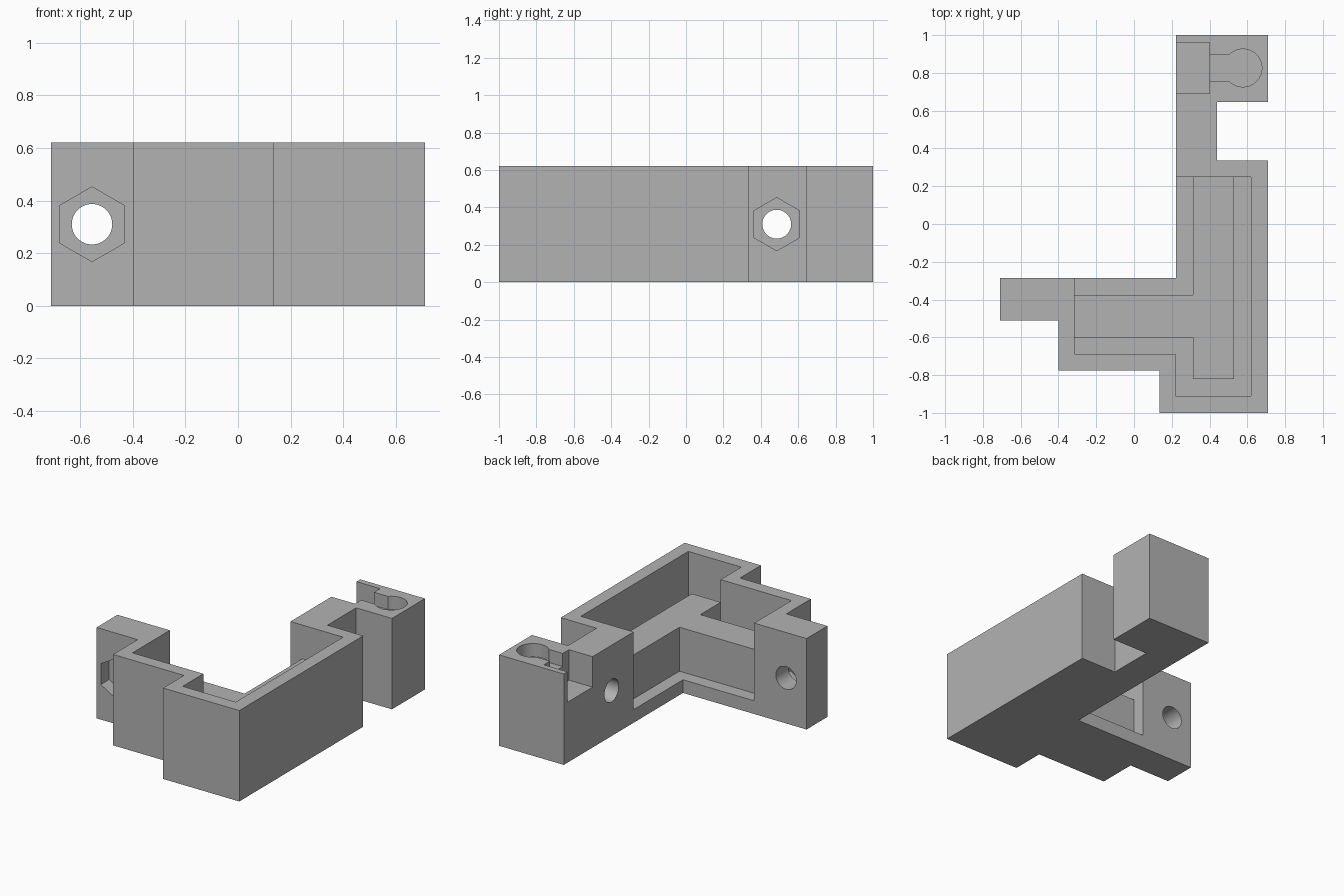
import bpy, bmesh, math
from mathutils import Matrix, Vector

cube = bpy.data.objects.get("Cube")
if cube:
    bpy.data.objects.remove(cube, do_unlink=True)

HEIGHT = 0.62
LEDGE = 0.09      # low sill and groove floor
PLATEAU = 0.39    # top of the raised inner block
OVER = 0.8        # cutters reach above the rim

grey = bpy.data.materials.new("plain grey")
grey.use_nodes = True
colour = (0.45, 0.45, 0.45, 1)
grey.diffuse_color = colour
grey.node_tree.nodes["Principled BSDF"].inputs["Base Color"].default_value = colour


def make(name, bm):
    bmesh.ops.recalc_face_normals(bm, faces=bm.faces)
    mesh = bpy.data.meshes.new(name)
    bm.to_mesh(mesh)
    bm.free()
    mesh.materials.append(grey)
    obj = bpy.data.objects.new(name, mesh)
    bpy.context.collection.objects.link(obj)
    return obj


def prism(name, outline, z0, z1):
    """Extrude a plan outline upwards."""
    bm = bmesh.new()
    face = bm.faces.new([bm.verts.new((x, y, z0)) for x, y in outline])
    top = bmesh.ops.extrude_face_region(bm, geom=[face])["geom"]
    bmesh.ops.translate(bm, vec=(0, 0, z1 - z0),
                        verts=[v for v in top if isinstance(v, bmesh.types.BMVert)])
    return make(name, bm)


def box(name, x0, x1, y0, y1, z0, z1):
    return prism(name, [(x0, y0), (x1, y0), (x1, y1), (x0, y1)], z0, z1)


def rod(name, sides, radius, start, end, spin=0):
    """Round or hexagonal rod between two points."""
    start, end = Vector(start), Vector(end)
    axis = end - start
    turn = axis.to_track_quat("Z", "Y").to_matrix().to_4x4()
    bm = bmesh.new()
    bmesh.ops.create_cone(bm, cap_ends=True, segments=sides, radius1=radius,
                          radius2=radius, depth=axis.length,
                          matrix=Matrix.Translation((start + end) / 2) @ turn
                          @ Matrix.Rotation(spin, 4, "Z"))
    return make(name, bm)


def cut(body, cutters):
    """Subtract each cutter and throw it away."""
    for cutter in cutters:
        mod = body.modifiers.new("cut", "BOOLEAN")
        mod.operation, mod.solver, mod.object = "DIFFERENCE", "EXACT", cutter
        bpy.context.view_layer.update()
        graph = bpy.context.evaluated_depsgraph_get()
        mesh = bpy.data.meshes.new_from_object(body.evaluated_get(graph))
        body.modifiers.clear()
        body.data = mesh
        bpy.data.objects.remove(cutter, do_unlink=True)


# Stepped outer body
bracket = prism("bracket_body", [
    (-0.71, -0.285), (-0.71, -0.51), (-0.4, -0.51), (-0.4, -0.775),
    (0.135, -0.775), (0.135, -1), (0.71, -1), (0.71, 0.335),
    (0.44, 0.335), (0.44, 0.645), (0.71, 0.645), (0.71, 1),
    (0.222, 1), (0.222, -0.285)], 0, HEIGHT)

# Cavity, open towards the inner corner
cavity = prism("cavity_cutter", [
    (-0.315, -0.2), (-0.315, -0.687), (0.22, -0.687), (0.22, -0.91),
    (0.62, -0.91), (0.62, 0.248), (0.15, 0.248), (0.15, -0.2)], LEDGE, OVER)

# Bolt holes with hexagonal nut pockets
MID = HEIGHT / 2
hole_x, hole_y, pocket = -0.555, 0.485, 0.09
holes = [
    rod("front_hole", 48, 0.077, (hole_x, -0.6, MID), (hole_x, -0.2, MID)),
    rod("side_hole", 48, 0.077, (0.1, hole_y, MID), (0.55, hole_y, MID)),
    rod("front_nut", 6, 0.142, (hole_x, -0.6, MID), (hole_x, pocket - 0.51, MID)),
    rod("side_nut", 6, 0.142, (0.55, hole_y, MID), (0.44 - pocket, hole_y, MID)),
]
# Turn the nut pockets point upwards
for nut in holes[2:]:
    if max(v.co.z for v in nut.data.vertices) < MID + 0.14:
        centre = sum((v.co for v in nut.data.vertices), Vector()) / len(nut.data.vertices)
        axis = "Y" if "front" in nut.name else "X"
        nut.data.transform(Matrix.Translation(centre)
                           @ Matrix.Rotation(math.pi / 6, 4, axis)
                           @ Matrix.Translation(-centre))

# Keyhole recess in the rear block: deep slot, then shallow neck and round seat
seat_floor = HEIGHT - 0.09
recess = [
    box("slot_cutter", 0.1, 0.4, 0.69, 0.96, 0.412, OVER),
    box("neck_cutter", 0.35, 0.56, 0.757, 0.895, seat_floor, OVER),
    rod("seat_cutter", 48, 0.1, (0.577, 0.826, seat_floor), (0.577, 0.826, OVER)),
]
cut(bracket, [cavity] + holes + recess)

# Raised inner block, leaving a groove along the walls
prism("inner_block", [
    (-0.32, -0.375), (-0.32, -0.6), (0.312, -0.6), (0.312, -0.82),
    (0.53, -0.82), (0.53, 0.253), (0.312, 0.253), (0.312, -0.375)],
    LEDGE - 0.02, PLATEAU)

# Smooth only the round walls
bpy.ops.object.select_all(action="DESELECT")
bracket.select_set(True)
bpy.context.view_layer.objects.active = bracket
bpy.ops.object.shade_smooth_by_angle(angle=math.radians(25))
